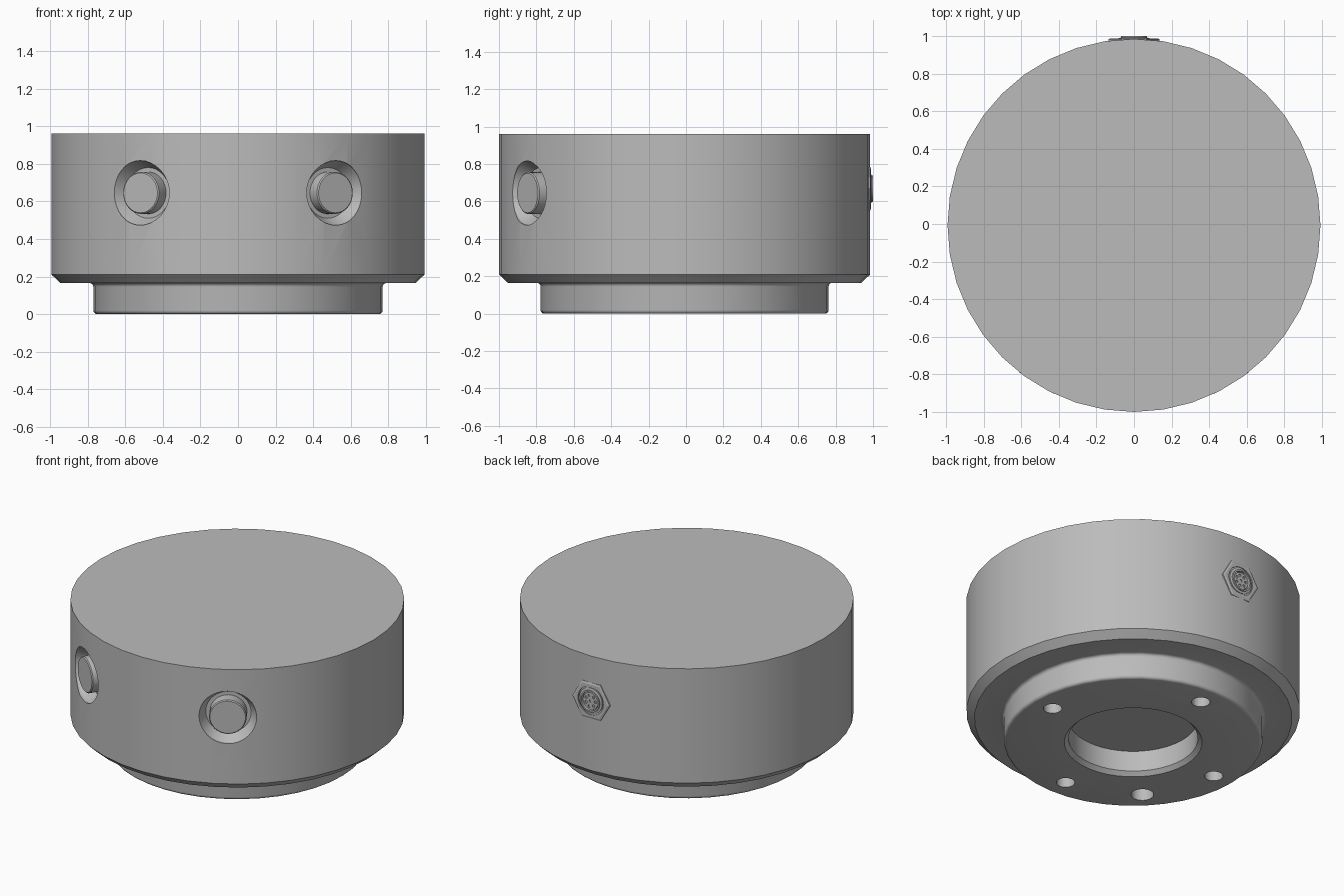
import bpy, bmesh
from math import radians, sin, cos, pi
from mathutils import Matrix, Vector

if "Cube" in bpy.data.objects:
    bpy.data.objects.remove(bpy.data.objects["Cube"], do_unlink=True)

grey = bpy.data.materials.new("machined_grey")
grey.use_nodes = True
grey.diffuse_color = (0.5, 0.5, 0.5, 1)
grey.node_tree.nodes["Principled BSDF"].inputs["Base Color"].default_value = (0.5, 0.5, 0.5, 1)

CENTRE = Vector((0, -0.0075, 0))


def lathe(name, profile, sides, matrix=Matrix(), turn=0.0):
    """Solid of revolution; the profile runs (radius, height) from pole to pole."""
    bm = bmesh.new()
    rings = []
    for r, z in profile:
        if r == 0:
            rings.append([bm.verts.new((0, 0, z))])
        else:
            rings.append([bm.verts.new((r * cos(turn + 2 * pi * i / sides),
                                        r * sin(turn + 2 * pi * i / sides), z))
                          for i in range(sides)])
    for a, b in zip(rings, rings[1:]):
        if len(a) == 1:
            bm.faces.new(b)
        elif len(b) == 1:
            bm.faces.new(a)
        else:
            for i in range(sides):
                j = (i + 1) % sides
                bm.faces.new((a[i], a[j], b[j], b[i]))
    # Flat end caps need no pole point
    bmesh.ops.delete(bm, geom=[v for v in bm.verts if not v.link_faces], context='VERTS')
    bmesh.ops.recalc_face_normals(bm, faces=bm.faces)
    bm.transform(Matrix.Translation(CENTRE) @ matrix)
    mesh = bpy.data.meshes.new(name)
    bm.to_mesh(mesh)
    bm.free()
    mesh.materials.append(grey)
    obj = bpy.data.objects.new(name, mesh)
    bpy.context.collection.objects.link(obj)
    return obj


def drill(obj, cutters):
    """Cut the holes and bake the result into the mesh."""
    for c in cutters:
        c.hide_render = True
        mod = obj.modifiers.new("cut", 'BOOLEAN')
        mod.operation = 'DIFFERENCE'
        mod.solver = 'EXACT'
        mod.object = c
    deps = bpy.context.evaluated_depsgraph_get()
    mesh = bpy.data.meshes.new_from_object(obj.evaluated_get(deps))
    obj.modifiers.clear()
    obj.data = mesh
    for c in cutters:
        bpy.data.objects.remove(c, do_unlink=True)


def smooth(obj, angle=28):
    bpy.ops.object.select_all(action='DESELECT')
    obj.select_set(True)
    bpy.context.view_layer.objects.active = obj
    bpy.ops.object.shade_smooth_by_angle(angle=radians(angle))


def outward(angle, z):
    """Frame at height z whose local z axis points radially outward."""
    d = Vector((cos(angle), sin(angle), 0))
    side = Vector((-sin(angle), cos(angle), 0))
    m = Matrix((side, Vector((0, 0, 1)), d)).transposed().to_4x4()
    return Matrix.Translation((0, 0, z)) @ m


# Main housing: drum, chamfer, filleted spigot and central bore
R = 0.9925
profile = [(0, 0.16), (0.385, 0.16), (0.385, 0.025), (0.41, 0)]
profile += [(0.75 + 0.02 * sin(t * pi / 8), 0.02 - 0.02 * cos(t * pi / 8)) for t in range(5)]
profile += [(0.79 - 0.02 * cos(t * pi / 8), 0.145 + 0.02 * sin(t * pi / 8)) for t in range(5)]
profile += [(0.945, 0.165), (R, 0.21), (R, 0.96), (0, 0.96)]
housing = lathe("housing", profile, 40)

# Mounting holes in the spigot and conical button pockets in the front
cutters = []
for deg, r in ((0, 0.055), (90, 0.055), (180, 0.055), (270, 0.055), (225, 0.067)):
    a = radians(deg)
    place = Matrix.Translation((0.625 * cos(a), 0.625 * sin(a), 0))
    cutters.append(lathe("hole_cutter", [(0, -0.05), (r, -0.05), (r, 0.2), (0, 0.2)], 24, place))

button_frames = [("left_button", outward(radians(-58.3), 0.645)),
                 ("right_button", outward(radians(-121.7), 0.645))]
for _, frame in button_frames:
    cutters.append(lathe("pocket_cutter", [(0, 0.91), (0.135, 0.91), (0.172, 0.975),
                                           (0.172, 1.1), (0, 1.1)], 32, frame))
drill(housing, cutters)
smooth(housing)

# Push buttons standing in their pockets
for name, frame in button_frames:
    smooth(lathe(name, [(0, 0.9), (0.112, 0.9), (0.112, 0.981), (0.106, 0.987), (0, 0.987)], 32, frame))

# Rear connector: hexagonal nut, stepped sleeve and socket insert
rear = outward(pi / 2, 0.668)
nut = lathe("connector_nut", [(0, 0.94), (0.135, 0.94), (0.135, 0.992), (0.122, 0.996), (0, 0.996)], 6, rear)
bore = lathe("nut_cutter", [(0, 0.97), (0.092, 0.97), (0.092, 1.1), (0, 1.1)], 32, rear)
drill(nut, [bore])

smooth(lathe("connector_sleeve", [(0, 0.95), (0.084, 0.95), (0.084, 0.996), (0.07, 0.999),
                                  (0.07, 1.0075), (0.06, 1.0075), (0.06, 0.985), (0, 0.985)], 32, rear))

insert = lathe("socket_insert", [(0, 0.96), (0.054, 0.96), (0.054, 0.998), (0, 0.998)], 32, rear)
spots = [(0, 0)] + [(0.036 * cos(i * 2 * pi / 7), 0.036 * sin(i * 2 * pi / 7)) for i in range(7)]
pins = [lathe("pin_cutter", [(0, 0.975), (0.009, 0.975), (0.009, 1.1), (0, 1.1)], 12,
              rear @ Matrix.Translation((x, y, 0))) for x, y in spots]
drill(insert, pins)
smooth(insert, 35)
